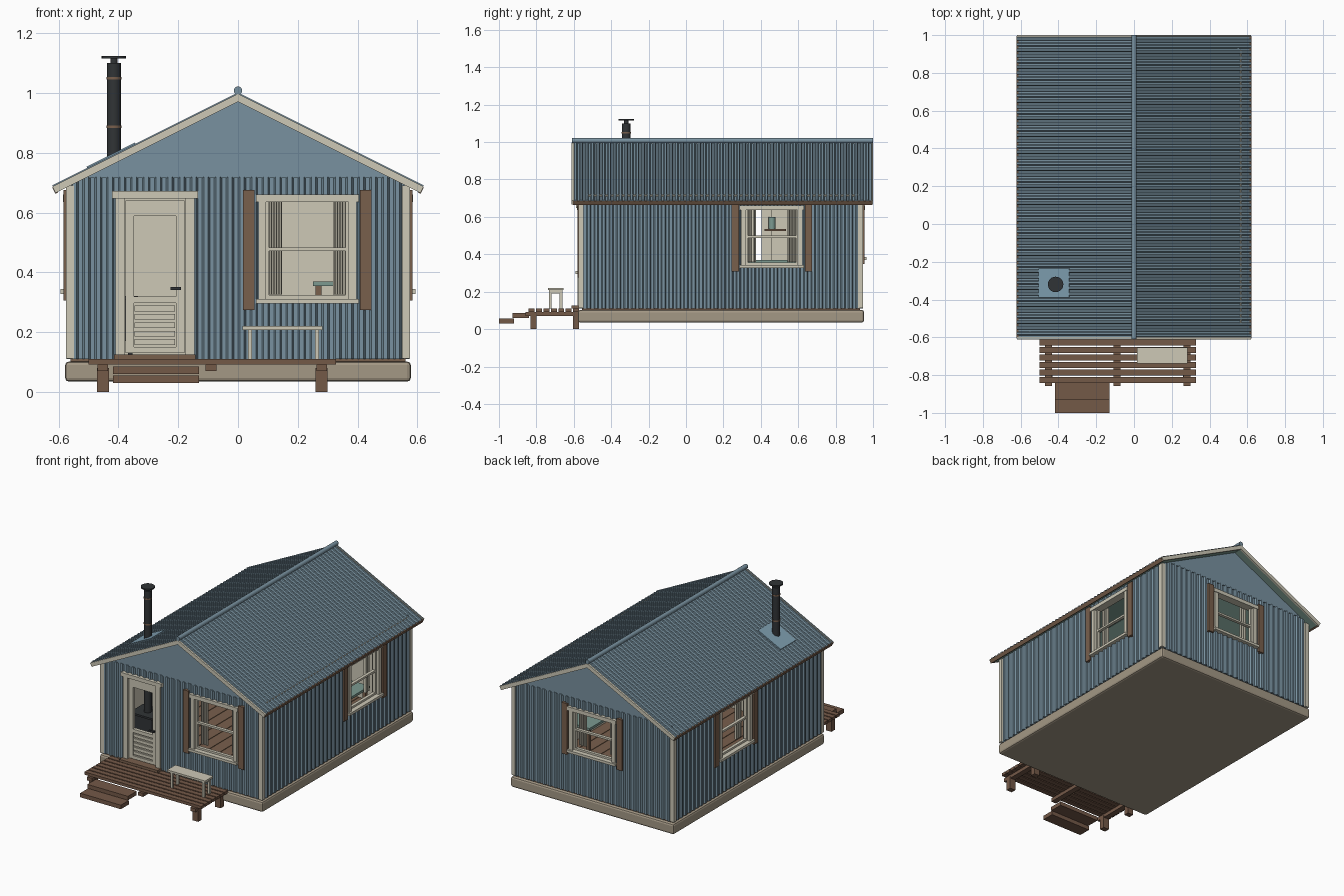
import bpy, bmesh, math
from mathutils import Matrix, Vector

if "Cube" in bpy.data.objects:
    bpy.data.objects.remove(bpy.data.objects["Cube"])


def material(name, r, g, b):
    m = bpy.data.materials.new(name)
    m.diffuse_color = (r, g, b, 1)
    m.use_nodes = True
    m.node_tree.nodes["Principled BSDF"].inputs["Base Color"].default_value = m.diffuse_color
    return m


BLUE = material("blue metal", .19, .285, .35)
PALE = material("pale flashing blue", .21, .34, .43)
CREAM = material("cream paint", .61, .58, .47)
BROWN = material("brown wood", .19, .115, .073)
DECK = material("deck wood", .175, .10, .064)
STONE = material("stone", .37, .315, .235)
DARK = material("dark iron", .03, .034, .037)
SAGE = material("sage green", .20, .32, .28)
I = Matrix.Identity(4)


def finish(name, bm, mat, M=I):
    bmesh.ops.recalc_face_normals(bm, faces=bm.faces)
    bm.transform(M)
    me = bpy.data.meshes.new(name)
    bm.to_mesh(me)
    bm.free()
    me.materials.append(mat)
    ob = bpy.data.objects.new(name, me)
    bpy.context.collection.objects.link(ob)
    return ob


def box(name, x0, x1, y0, y1, z0, z1, mat, M=I):
    bm = bmesh.new()
    size = Matrix.Diagonal((x1 - x0, y1 - y0, z1 - z0, 1))
    mid = Matrix.Translation(((x0 + x1) / 2, (y0 + y1) / 2, (z0 + z1) / 2))
    bmesh.ops.create_cube(bm, size=1, matrix=mid @ size)
    return finish(name, bm, mat, M)


def prism(name, pts, z0, z1, mat, M=I):
    bm = bmesh.new()
    f = bm.faces.new([bm.verts.new((x, y, z0)) for x, y in pts])
    r = bmesh.ops.extrude_face_region(bm, geom=[f])
    vs = [v for v in r["geom"] if isinstance(v, bmesh.types.BMVert)]
    bmesh.ops.translate(bm, verts=vs, vec=(0, 0, z1 - z0))
    return finish(name, bm, mat, M)


def tube(name, r, z0, z1, mat, M=I, n=24):
    bm = bmesh.new()
    bmesh.ops.create_cone(bm, cap_ends=True, segments=n, radius1=r, radius2=r, depth=z1 - z0,
                          matrix=Matrix.Translation((0, 0, (z0 + z1) / 2)))
    ob = finish(name, bm, mat, M)
    for p in ob.data.polygons:
        p.use_smooth = len(p.vertices) == 4
    for e in ob.data.edges:
        a, b = (ob.data.vertices[i].co for i in e.vertices)
    ob.data.set_sharp_from_angle(angle=math.radians(40))
    return ob


def ribbed(name, u0, u1, z0, z1, period, depth, back, mat, M=I):
    """Sheet with trapezoid ribs on its -y side."""
    def f(u):
        t = (u / period) % 1
        return min(1, t / .15) if t < .5 else max(0, 1 - (t - .5) / .15)
    us = [u0]
    for k in range(math.floor(u0 / period) - 1, math.ceil(u1 / period) + 1):
        us += [(k + b) * period for b in (0.0001, .15, .5, .65) if u0 + .0005 < (k + b) * period < u1 - .0005]
    us.append(u1)
    pts = [(u, -depth * f(u)) for u in us] + [(u1, back), (u0, back)]
    return prism(name, pts, z0, z1, mat, M)


# Wall frames: local x along the wall, -y outward
def wall_frame(deg, dist):
    return (Matrix.Translation((0, .187, 0)) @ Matrix.Rotation(math.radians(deg), 4, 'Z')
            @ Matrix.Translation((0, -dist, 0)))


FRONT, RIGHT, BACK, LEFT = (wall_frame(a, d) for a, d in ((0, .748), (90, .563), (180, .748), (270, .563)))


def wall(name, M, half, top, holes):
    """Siding and lining laid around the openings (u0, u1, z0, z1)."""
    pieces, u = [], -half
    for a, b, lo, hi in sorted(holes):
        pieces += [(u, a, .11, top), (a, b, hi, top)]
        if lo > .13:
            pieces.append((a, b, .11, lo))
        u = b
    pieces.append((u, half, .11, top))
    for a, b, lo, hi in pieces:
        ribbed(name + "_siding", a, b, lo, hi, .04, .010, .008, BLUE, M)
        box(name + "_lining", a, b, .008, .03, lo, min(hi, .70), CREAM, M)


def window(name, M, u, z0, z1):
    def part(n, a, b, y0, y1, lo, hi, mat=CREAM):
        box(name + n, u + a, u + b, y0, y1, lo, hi, mat, M)
    mid = (z0 + z1) / 2
    part("_head", -.172, .172, -.022, .03, z1 - .024, z1)
    part("_sill", -.172, .172, -.03, .03, z0, z0 + .016)
    part("_meeting_rail", -.138, .138, .0, .02, mid - .006, mid + .006)
    part("_bottom_rail", -.138, .138, .0, .02, z0 + .016, z0 + .028)
    for s in (-1, 1):
        for n, a, b, y0, y1, lo, hi, mat in (
                ("_casing", .138, .164, -.018, .03, z0 + .01, z1 - .02, CREAM),
                ("_sash_stile", .128, .139, .0, .02, z0 + .02, z1 - .02, CREAM),
                ("_shutter", .176, .215, -.02, .0, z0 - .021, z1 + .016, BROWN)):
            part(n, min(s * a, s * b), max(s * a, s * b), y0, y1, lo, hi, mat)
        a, b = sorted((s * .085, s * .136))
        ribbed(name + "_curtain", u + a, u + b, z0 + .03, z1 - .01, .017, .010, .003, CREAM,
               M @ Matrix.Translation((0, .05, 0)))


def hole(u, z0, z1):
    return (u - .139, u + .139, z0 + .005, z1 - .01)


# Walls and windows
DX = -.278
wall("front_wall", FRONT, .555, .72, [(DX - .105, DX + .105, .11, .65), hole(.232, .296, .66)])
wall("right_wall", RIGHT, .74, .70, [hole(.272, .328, .66)])
wall("back_wall", BACK, .555, .72, [hole(0, .37, .66)])
wall("left_wall", LEFT, .74, .70, [hole(-.133, .328, .66)])
window("front_window", FRONT, .232, .296, .66)
window("right_window", RIGHT, .272, .328, .66)
window("back_window", BACK, 0, .37, .66)
window("left_window", LEFT, -.133, .328, .66)
for x in (-.562, .562):
    for y in (-.562, .932):
        box("corner_board", x - .0135, x + .0135, y - .0135, y + .0135, .112, .69, CREAM)
for M in (FRONT, BACK):
    G = M @ Matrix(((1, 0, 0, 0), (0, 0, -1, 0), (0, 1, 0, 0), (0, 0, 0, 1)))
    prism("gable", [(-.54, .715), (.54, .715), (0, .985)], -.02, .006, BLUE, G)

# Foundation and floor
f = box("foundation", -.578, .578, -.578, .952, .035, .102, STONE)
bev = f.modifiers.new("rounded edge", 'BEVEL')
bev.width, bev.segments = .012, 2
box("floor_base", -.56, .56, -.555, .93, .10, .112, BROWN)
for k in range(14):
    box("floorboard", -.53 + k * .076, -.458 + k * .076, -.53, .90, .112, .118, BROWN)

# Roof: local x along the ridge, y is the roof normal, z runs down the slope
s5, c5 = 1 / math.sqrt(5), 2 / math.sqrt(5)
for side in (1, -1):
    n, d = Vector((side * s5, 0, c5)), Vector((side * c5, 0, -s5))
    R = Matrix.Translation((0, 0, .993)) @ Matrix((
        (0, n.x, d.x, 0), (side, 0, 0, 0), (0, n.z, d.z, 0), (0, 0, 0, 1)))
    lo, hi = (-.605, .995) if side == 1 else (-.995, .605)
    FLIP = R @ Matrix.Diagonal((1, -1, 1, 1))
    ribbed("roof_sheet", lo, hi, 0, .69, .03, .008, .004, BLUE, FLIP)
    box("roof_ceiling", lo, hi, -.018, -.004, .01, .688, SAGE, R)
    for e in (lo, hi):
        box("rake_board", e - .006, e + .006, -.02, .004, 0, .692, CREAM, R)
    box("eave_board", lo, hi, -.022, .002, .684, .694, BROWN, R)
    if side == -1:
        box("chimney_flashing", .235, .39, .004, .012, .38, .56, PALE, R)
    else:
        box("eave_strip", -.53, .92, .0, .0075, .628, .632, CREAM, R)
tube("ridge_cap", .014, -1.0, .61, BLUE, Matrix.Translation((0, 0, 1.008)) @ Matrix.Rotation(math.pi / 2, 4, 'X'), 16)

# Chimney and stove
P = Matrix.Translation((-.415, -.32, 0))
tube("chimney_pipe", .023, .32, 1.10, DARK, P)
for z in (.887, 1.05):
    tube("chimney_band", .025, z - .004, z + .004, BROWN, P)
tube("cap_stem", .012, 1.09, 1.118, DARK, P)
tube("chimney_cap", .041, 1.115, 1.123, DARK, P)
box("stove_body", -.07, .07, -.06, .06, .17, .31, DARK, P)
box("stove_top", -.08, .08, -.07, .07, .31, .322, DARK, P)
for x in (-.055, .055):
    for y in (-.045, .045):
        box("stove_leg", x - .008, x + .008, y - .008, y + .008, .115, .17, DARK, P)

# Door
D = FRONT @ Matrix.Translation((DX, 0, 0))
box("door_head", -.144, .144, -.026, .03, .648, .672, CREAM, D)
box("threshold", -.136, .136, -.05, .03, .11, .126, BROWN, D)
for s in (-1, 1):
    a, b = sorted((s * .1, s * .132))
    box("door_casing", a, b, -.02, .03, .126, .65, CREAM, D)
    a, b = sorted((s * .07, s * .099))
    box("door_stile", a, b, -.006, .016, .13, .64, CREAM, D)
for lo, hi in ((.13, .15), (.298, .32), (.588, .64)):
    box("door_rail", -.072, .072, -.006, .016, lo, hi, CREAM, D)
box("door_panel", -.072, .072, .004, .012, .15, .30, CREAM, D)
for k in range(5):
    box("door_slat", -.068, .068, -.004, .006, .158 + k * .028, .177 + k * .028, CREAM, D)
box("door_handle", .052, .088, -.02, -.012, .342, .352, DARK, D)
box("handle_stem", .078, .088, -.014, .0, .342, .352, DARK, D)

# Deck and steps
for k in range(7):
    y = -.841 + k * .0395
    box("deck_board", -.5, .328, y, y + .032, .092, .11, DECK)
for x in (-.452, -.09, .28):
    box("deck_joist", x - .018, x + .018, -.857, -.575, .07, .092, DECK)
for x in (-.452, .28):
    for y in (-.815, -.588):
        box("deck_post", x - .02, x + .02, y - .017, y + .017, 0, .08, DECK)
box("upper_step", -.418, -.13, -.928, -.84, .06, .085, DECK)
box("lower_step", -.418, -.13, -1.0, -.92, .03, .056, DECK)

# Bench
box("bench_seat", .015, .283, -.738, -.655, .208, .221, CREAM)
for x in (.04, .264):
    for y in (-.725, -.668):
        box("bench_leg", x - .007, x + .007, y - .007, y + .007, .11, .208, CREAM)
    box("bench_rail", x - .004, x + .004, -.725, -.668, .19, .208, CREAM)

# Furniture seen through the windows
box("table_top", .25, .50, .30, .62, .355, .37, SAGE)
for x in (.27, .48):
    for y in (.32, .60):
        box("table_leg", x - .01, x + .01, y - .01, y + .01, .118, .355, BROWN)
box("wall_shelf", -.53, -.45, .42, .535, .525, .535, BROWN)
tube("shelf_jar", .018, .535, .60, SAGE, Matrix.Translation((-.49, .46, 0)), 12)
box("chest", .25, .50, -.45, -.25, .118, .25, DARK)
